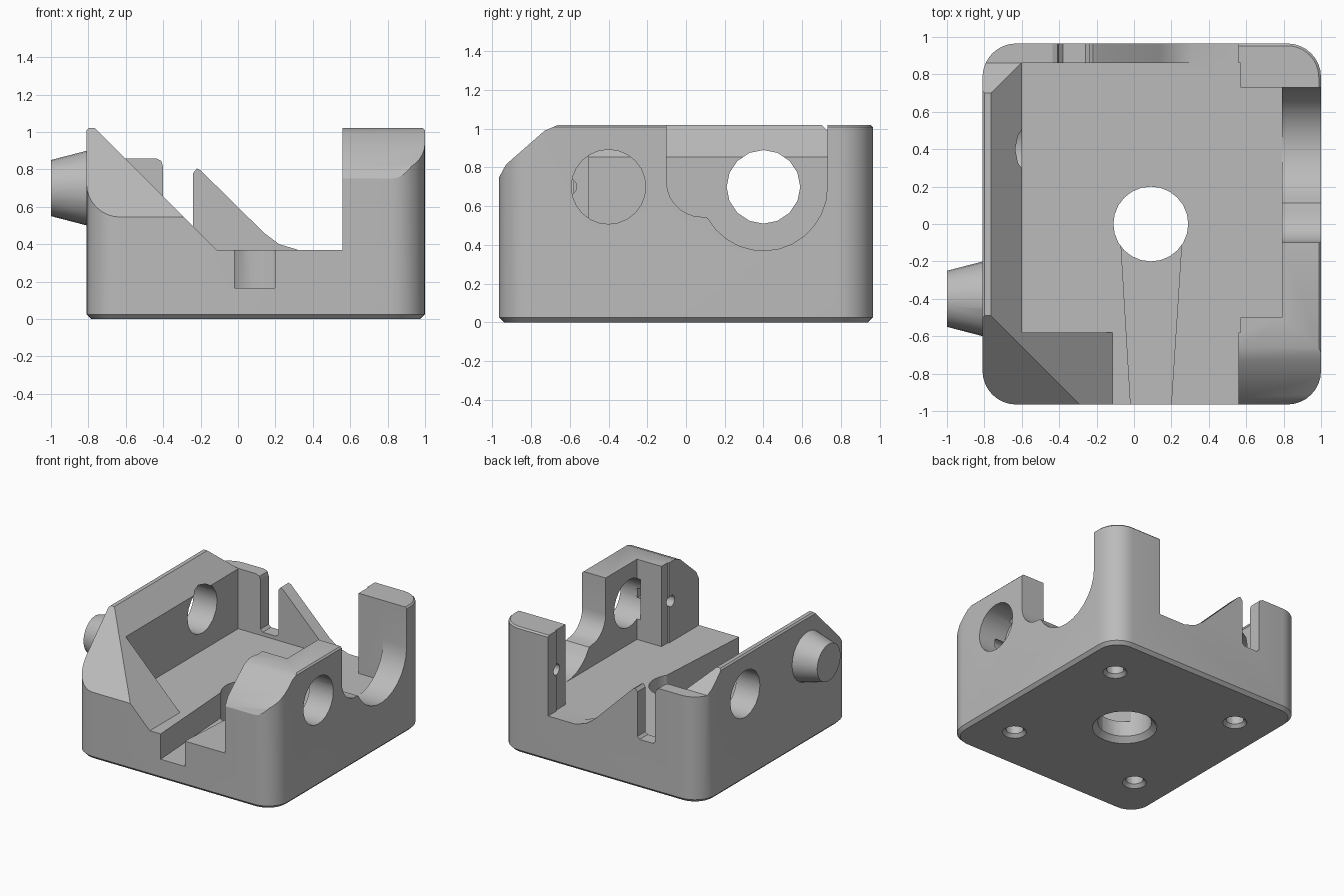
import bpy, bmesh
from math import sin, cos, radians
from mathutils import Matrix

old = bpy.data.objects.get("Cube")
if old:
    bpy.data.objects.remove(old, do_unlink=True)

grey = bpy.data.materials.new("plain grey")
grey.use_nodes = True
grey.diffuse_color = (0.5, 0.5, 0.5, 1)
grey.node_tree.nodes["Principled BSDF"].inputs["Base Color"].default_value = (0.5, 0.5, 0.5, 1)


def finish(bm, name):
    bmesh.ops.recalc_face_normals(bm, faces=bm.faces)
    mesh = bpy.data.meshes.new(name)
    bm.to_mesh(mesh)
    bm.free()
    mesh.materials.append(grey)
    ob = bpy.data.objects.new(name, mesh)
    bpy.context.scene.collection.objects.link(ob)
    return ob


def prism(name, axis, points, lo, hi):
    """Extrude a 2D outline along an axis; outline is (y,z), (x,z) or (x,y)."""
    place = {"x": lambda u, v, t: (t, u, v),
             "y": lambda u, v, t: (u, t, v),
             "z": lambda u, v, t: (u, v, t)}[axis]
    bm = bmesh.new()
    ends = [[bm.verts.new(place(u, v, t)) for u, v in points] for t in (lo, hi)]
    n = len(points)
    for ring in ends:
        bm.faces.new(ring)
    for i in range(n):
        j = (i + 1) % n
        bm.faces.new((ends[0][i], ends[0][j], ends[1][j], ends[1][i]))
    return finish(bm, name)


def box(name, x0, x1, y0, y1, z0, z1):
    return prism(name, "z", [(x0, y0), (x1, y0), (x1, y1), (x0, y1)], z0, z1)


def cone(name, axis, centre, r0, r1, lo, hi, sides=24):
    """Round bar along x or z, with radius r0 at lo and r1 at hi."""
    bm = bmesh.new()
    bmesh.ops.create_cone(bm, cap_ends=True, segments=sides, radius1=r0, radius2=r1, depth=hi - lo)
    a, b = centre
    mid = (lo + hi) / 2
    if axis == "x":
        bm.transform(Matrix.Translation((mid, a, b)) @ Matrix.Rotation(radians(90), 4, "Y"))
    else:
        bm.transform(Matrix.Translation((a, b, mid)))
    return finish(bm, name)


def arc(cx, cy, r, a0, a1, n):
    angles = [radians(a0 + (a1 - a0) * i / n) for i in range(n + 1)]
    return [(cx + r * cos(a), cy + r * sin(a)) for a in angles]


def combine(target, tool, operation="DIFFERENCE"):
    mod = target.modifiers.new(tool.name, "BOOLEAN")
    mod.operation, mod.solver, mod.object = operation, "EXACT", tool
    bpy.context.view_layer.objects.active = target
    bpy.ops.object.modifier_apply(modifier=mod.name)
    bpy.data.objects.remove(tool, do_unlink=True)


# Solid block with round upright corners and eased top and bottom rims
L, R, F, TOP, DECK, r = -0.81, 1.0, 0.965, 1.02, 0.37, 0.18
outline = (arc(R - r, F - r, r, 0, 90, 8) + arc(L + r, F - r, r, 90, 180, 8)
           + arc(L + r, r - F, r, 180, 270, 8) + arc(R - r, r - F, r, 270, 360, 8))
body = prism("bracket_body", "z", outline, 0, TOP)
bm = bmesh.new()
bm.from_mesh(body.data)
for z, width in ((0, 0.025), (TOP, 0.012)):
    rim = [e for e in bm.edges if all(abs(v.co.z - z) < 1e-4 for v in e.verts)]
    bmesh.ops.bevel(bm, geom=rim, offset=width, segments=1, affect="EDGES")
bm.to_mesh(body.data)
bm.free()

# Open tray, stepping out between the front pillar and the back post
combine(body, box("tray", -0.6, 0.57, -0.58, 0.86, DECK, 1.3))
combine(body, box("side_bay", 0.5, 0.79, -0.5, 0.73, DECK, 1.3))

# Sloping inner side of the left wall and its front gusset
combine(body, prism("gusset_slope", "y", [(-0.765, TOP), (-0.765, 1.3), (0.56, 1.3),
                                          (0.56, DECK), (-0.115, DECK)], -1.2, 0.86))

# Back wall outline with narrow slot and triangular fin
combine(body, prism("back_outline", "y", [
    (-0.44, 1.3), (-0.44, 0.86), (-0.41, 0.845), (-0.4, 0.81), (-0.4, 0.42), (-0.38, 0.4),
    (-0.26, 0.4), (-0.24, 0.42), (-0.24, 0.78), (-0.22, 0.805), (-0.2, 0.795), (0.14, 0.46),
    (0.22, 0.4), (0.32, DECK), (0.56, DECK), (0.56, 1.3)], 0.8, 1.2))

# Chamfers on the left wall's back, the left wall's front and the pillar's front
combine(body, prism("left_back_chamfer", "x", [(0.7, 1.3), (0.7, TOP), (0.86, 0.858),
                                               (1.2, 0.858), (1.2, 1.3)], -1.2, -0.42))
combine(body, prism("left_front_chamfer", "x", [(-0.49, 1.3), (-0.49, TOP),
                                                (-1.2, 0.31), (-1.2, 1.3)], -1.2, 0.3))
combine(body, prism("pillar_chamfer", "x", [(-0.66, 1.3), (-0.66, TOP), (-0.73, 0.99),
                                            (-0.93, 0.815), (-0.965, 0.75), (-1.2, 0.7),
                                            (-1.2, 1.3)], 0.5, 1.2))

# Rounded saddle through the right wall
saddle = ([(0.73, 1.3), (-0.1, 1.3)] + arc(0.08, 0.725, 0.18, 180, 270, 7)
          + arc(0.4, 0.7, 0.33, 209, 360, 12))
combine(body, prism("saddle", "x", saddle, 0.7, 1.2))

# Cross bores and blind pin holes
combine(body, cone("left_bore", "x", (0.4, 0.7), 0.19, 0.19, -1.2, -0.4, 16))
combine(body, cone("right_bore", "x", (-0.4, 0.7), 0.192, 0.192, 0.76, 1.2))
for y in (-0.61, 0.85):
    combine(body, cone("pin_hole", "x", (y, 0.7), 0.045, 0.045, 0.45, 0.85, 16))

# Tapered front channel leading to the centre hole
combine(body, prism("channel", "z", [(-0.01, -1.1), (0.19, -1.1), (0.255, -0.1),
                                     (-0.07, -0.1)], 0.165, 1.3))
combine(body, cone("centre_hole", "z", (0.09, 0), 0.2, 0.2, -0.2, 0.6))
combine(body, cone("centre_countersink", "z", (0.09, 0), 0.25, 0.19, -0.01, 0.05))

# Four countersunk screw holes underneath
for sx in (-0.58, 0.58):
    for sy in (-0.58, 0.58):
        spot = (0.09 + sx, sy)
        combine(body, cone("screw_hole", "z", spot, 0.065, 0.065, -0.1, 0.22, 16))
        combine(body, cone("screw_countersink", "z", spot, 0.1, 0.055, -0.01, 0.035, 16))

# Tapered boss on the outside of the left wall
combine(body, cone("boss", "x", (-0.4, 0.7), 0.15, 0.202, -1.0, -0.8), "UNION")

bpy.ops.object.select_all(action="DESELECT")
body.select_set(True)
bpy.context.view_layer.objects.active = body
bpy.ops.object.shade_smooth_by_angle(angle=radians(25))
